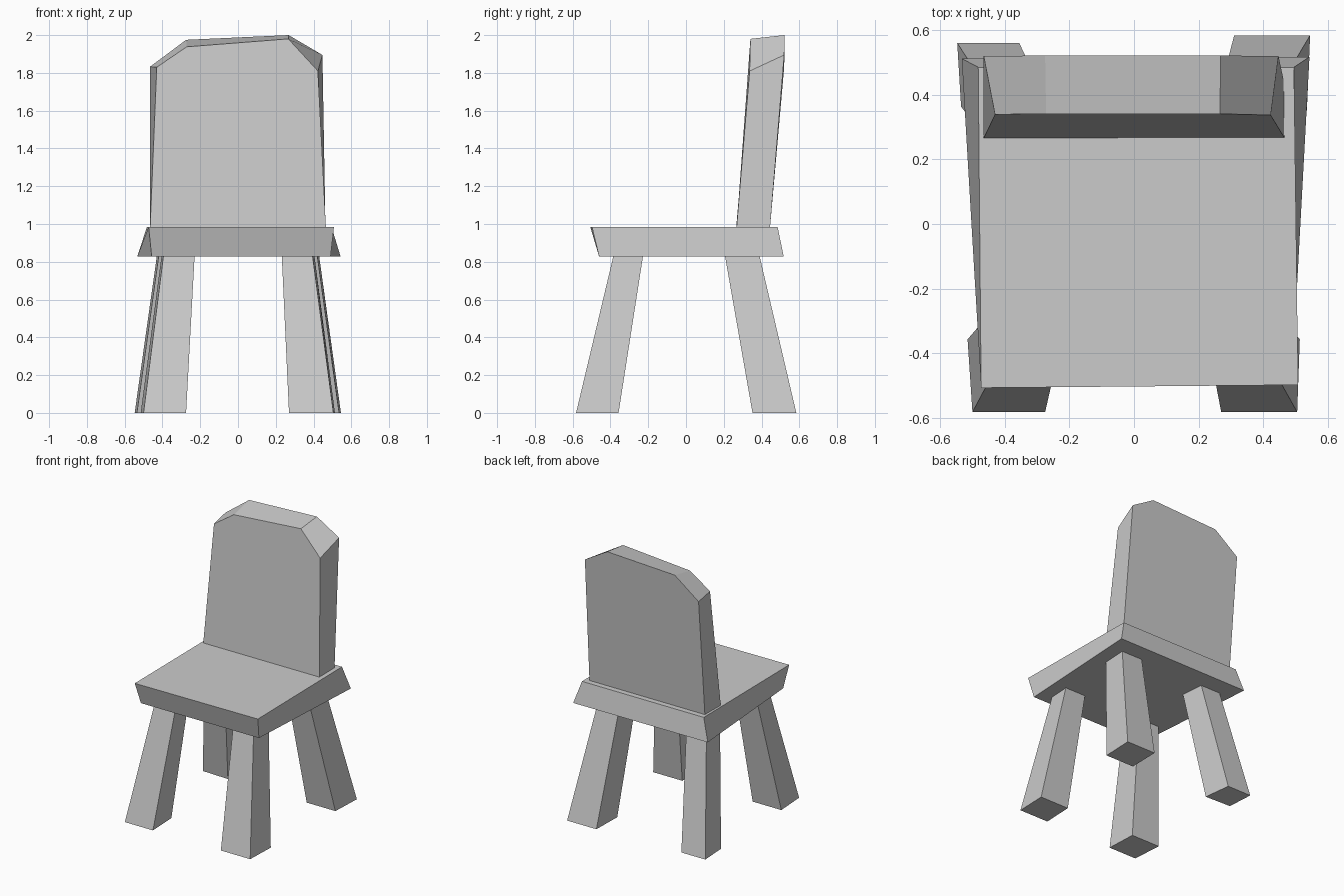
import bpy


def loft(name, a, b):
    """Closed solid between two matching outlines of 3D points."""
    n = len(a)
    faces = [tuple(range(n))[::-1], tuple(range(n, 2 * n))]
    faces += [(i, (i + 1) % n, n + (i + 1) % n, n + i) for i in range(n)]
    mesh = bpy.data.meshes.new(name)
    mesh.from_pydata(list(a) + list(b), [], faces)
    mesh.update()
    obj = bpy.data.objects.new(name, mesh)
    bpy.context.collection.objects.link(obj)
    return obj


def at_z(points, z):
    return [(x, y, z) for x, y in points]


SEAT_BOTTOM, SEAT_TOP = 0.828, 0.985

# Seat: slab with uneven slanted sides
loft("seat",
     at_z([(-0.457, -0.46), (0.49, -0.46), (0.543, 0.517), (-0.533, 0.512)], SEAT_BOTTOM),
     at_z([(-0.473, -0.507), (0.508, -0.498), (0.495, 0.485), (-0.482, 0.485)], SEAT_TOP))

# Backrest: leaning panel with clipped, lopsided top corners
back = [(-0.463, 0.445, SEAT_TOP), (0.463, 0.445, SEAT_TOP), (0.447, 0.52, 1.895),
        (0.268, 0.521, 2.0), (-0.275, 0.521, 1.975), (-0.465, 0.52, 1.833)]
front = [(-0.465, 0.266, SEAT_TOP), (0.465, 0.268, SEAT_TOP), (0.423, 0.337, 1.81),
         (0.266, 0.341, 1.98), (-0.272, 0.341, 1.938), (-0.43, 0.339, 1.83)]
loft("backrest", back, front)

# Legs: splayed, tapering upward; corners run counter-clockwise from above
legs = {
    "front_left_leg": ([(-0.50, -0.582), (-0.275, -0.582), (-0.285, -0.357), (-0.515, -0.357)],
                       [(-0.395, -0.385), (-0.23, -0.385), (-0.235, -0.228), (-0.405, -0.228)]),
    "front_right_leg": ([(0.27, -0.582), (0.505, -0.582), (0.513, -0.357), (0.28, -0.357)],
                        [(0.232, -0.385), (0.395, -0.385), (0.405, -0.228), (0.238, -0.228)]),
    "back_left_leg": ([(-0.535, 0.363), (-0.33, 0.355), (-0.355, 0.56), (-0.547, 0.56)],
                      [(-0.42, 0.21), (-0.255, 0.207), (-0.27, 0.38), (-0.43, 0.38)]),
    "back_right_leg": ([(0.305, 0.352), (0.535, 0.352), (0.545, 0.584), (0.31, 0.584)],
                       [(0.25, 0.207), (0.42, 0.207), (0.43, 0.39), (0.26, 0.39)]),
}
for name, (foot, top) in legs.items():
    loft(name, at_z(foot, 0), at_z(top, SEAT_BOTTOM))
